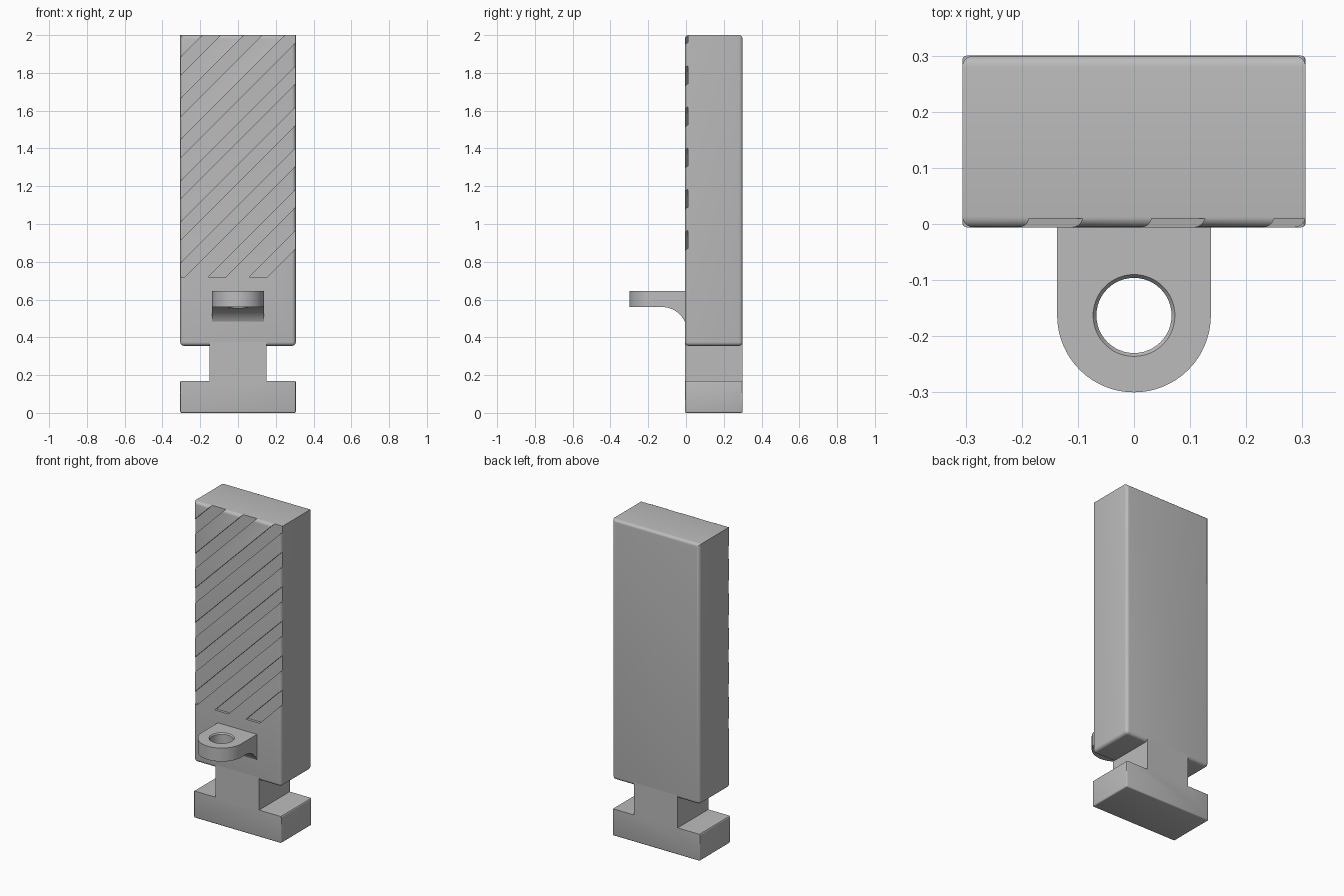
import bpy, bmesh, math

if "Cube" in bpy.data.objects:
    bpy.data.objects.remove(bpy.data.objects["Cube"])

HALF_W, FRONT, BACK, TOP = 0.306, -0.006, 0.30, 2.0
BODY_Z, ROUND = 0.355, 0.02

grey = bpy.data.materials.new("plain grey")
grey.diffuse_color = (0.5, 0.5, 0.5, 1)
grey.use_nodes = True
grey.node_tree.nodes["Principled BSDF"].inputs["Base Color"].default_value = grey.diffuse_color


def make_object(name, bm):
    bmesh.ops.recalc_face_normals(bm, faces=bm.faces)
    mesh = bpy.data.meshes.new(name)
    bm.to_mesh(mesh)
    bm.free()
    mesh.materials.append(grey)
    obj = bpy.data.objects.new(name, mesh)
    bpy.context.collection.objects.link(obj)
    return obj


def extrude(bm, points, vec):
    """Prism from a planar outline of 3D points."""
    face = bm.faces.new([bm.verts.new(p) for p in points])
    new = bmesh.ops.extrude_face_region(bm, geom=[face])["geom"]
    bmesh.ops.translate(bm, vec=vec, verts=[v for v in new if isinstance(v, bmesh.types.BMVert)])


def cut(obj, cutter, operation):
    mod = obj.modifiers.new(cutter.name, 'BOOLEAN')
    mod.object, mod.operation, mod.solver = cutter, operation, 'EXACT'
    bpy.context.view_layer.objects.active = obj
    bpy.ops.object.modifier_apply(modifier=mod.name)
    bpy.data.objects.remove(cutter)


def smooth(obj):
    bpy.ops.object.select_all(action='DESELECT')
    obj.select_set(True)
    bpy.context.view_layer.objects.active = obj
    bpy.ops.object.shade_smooth_by_angle(angle=math.radians(30))


# Body block: every edge rounded except the two short top edges
bm = bmesh.new()
extrude(bm, [(-HALF_W, FRONT, BODY_Z), (HALF_W, FRONT, BODY_Z),
             (HALF_W, FRONT, TOP), (-HALF_W, FRONT, TOP)], (0, BACK - FRONT, 0))
edges = [e for e in bm.edges
         if not (all(v.co.z > 1.9 for v in e.verts)
                 and abs(e.verts[0].co.x - e.verts[1].co.x) < 0.01)]
bmesh.ops.bevel(bm, geom=edges, offset=ROUND, segments=5, profile=0.5, affect='EDGES')
body = make_object("body", bm)

# Diagonal grip grooves on the front, ending in a level lower edge
GROOVE_Z, REACH = 0.72, 0.5
bm = bmesh.new()
for k in range(8):
    low = 0.565 + 0.218 * k
    high = low + 0.095
    extrude(bm, [(GROOVE_Z - high, -0.1, GROOVE_Z), (GROOVE_Z - low, -0.1, GROOVE_Z),
                 (REACH, -0.1, REACH + low), (REACH, -0.1, REACH + high)], (0, 0.11, 0))
cut(body, make_object("groove_cutter", bm), 'DIFFERENCE')
smooth(body)

# Foot and neck: one upside-down T
bm = bmesh.new()
half = [(HALF_W, 0), (HALF_W, 0.17), (0.152, 0.17), (0.152, BODY_Z + ROUND)]
outline = half + [(-x, z) for x, z in reversed(half)]
extrude(bm, [(x, FRONT, z) for x, z in outline], (0, BACK - FRONT, 0))
edges = [e for e in bm.edges if all(abs(v.co.x) > 0.2 for v in e.verts)]
bmesh.ops.bevel(bm, geom=edges, offset=0.008, segments=3, profile=0.5, affect='EDGES')
smooth(make_object("foot_and_neck", bm))

# Lug: side profile with a curved underside, trimmed to a rounded tongue
LUG_W, EYE_Y, LUG_LOW, LUG_TOP = 0.137, -0.163, 0.56, 0.645
side = [(0.03, LUG_TOP), (-0.4, LUG_TOP), (-0.4, LUG_LOW)]
for i in range(13):
    a = math.radians(90 - 66 * i / 12)
    side.append((-0.125 + 0.13 * math.cos(a), 0.43 + 0.13 * math.sin(a)))
side.append((0.03, side[-1][1]))
bm = bmesh.new()
extrude(bm, [(-0.3, y, z) for y, z in side], (0.6, 0, 0))
lug = make_object("lug", bm)

bm = bmesh.new()
tongue = [(LUG_W, 0.02), (-LUG_W, 0.02)]
for i in range(33):
    a = math.pi + math.pi * i / 32
    tongue.append((LUG_W * math.cos(a), EYE_Y + LUG_W * math.sin(a)))
extrude(bm, [(x, y, 0.3) for x, y in tongue], (0, 0, 0.6))
cut(lug, make_object("tongue_cutter", bm), 'INTERSECT')

# Eye hole with a small chamfer at both rims
bm = bmesh.new()
profile = [(0.0, 0.3), (0.073, 0.3), (0.073, LUG_LOW), (0.067, LUG_LOW + 0.008),
           (0.067, LUG_TOP - 0.008), (0.073, LUG_TOP), (0.073, 0.8), (0.0, 0.8)]
verts = [bm.verts.new((r, EYE_Y, z)) for r, z in profile]
rim = [bm.edges.new(p) for p in zip(verts, verts[1:])]
bmesh.ops.spin(bm, geom=verts + rim, cent=(0, EYE_Y, 0), axis=(0, 0, 1),
               angle=math.tau, steps=48)
bmesh.ops.remove_doubles(bm, verts=bm.verts, dist=1e-5)
cut(lug, make_object("eye_cutter", bm), 'DIFFERENCE')
smooth(lug)
